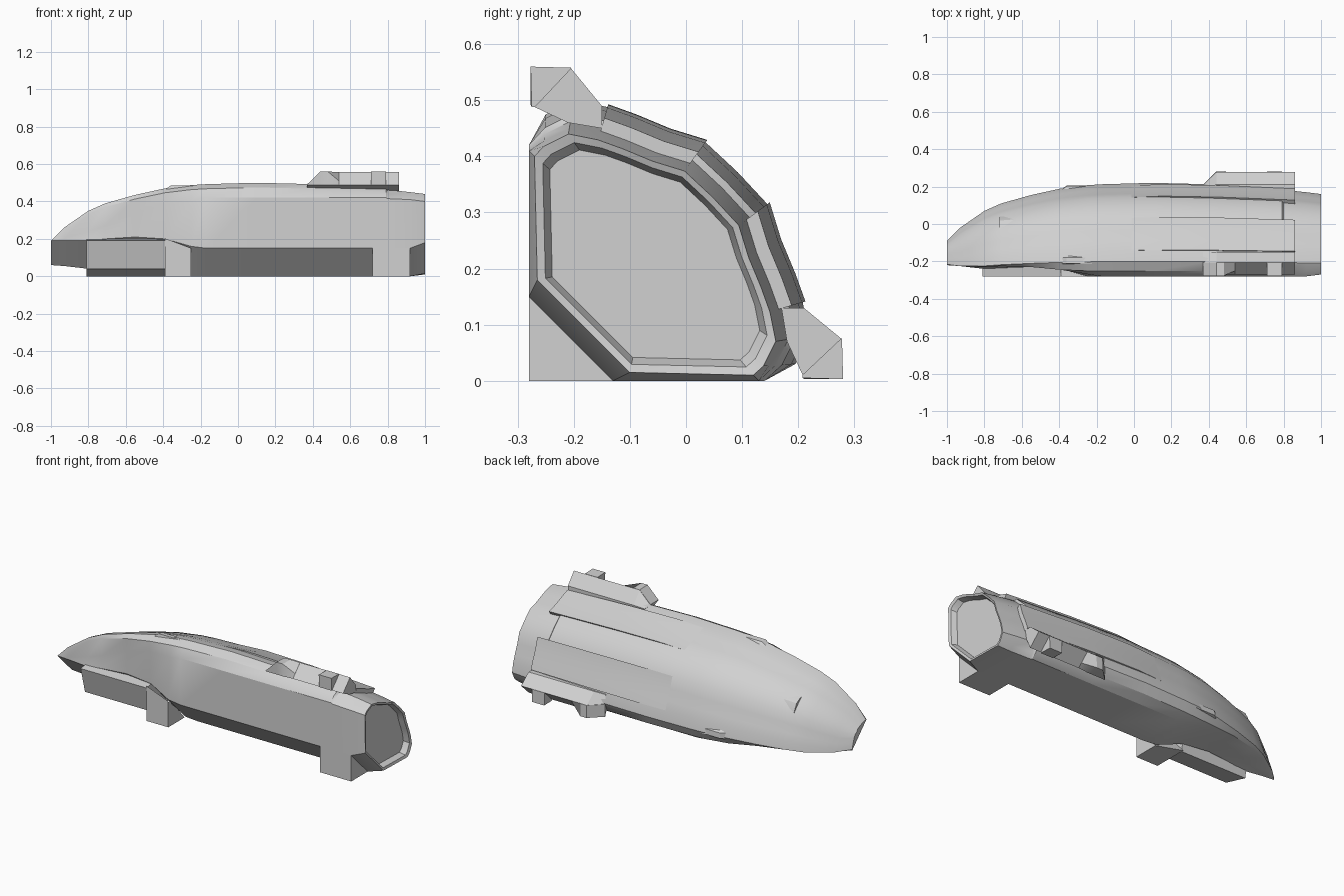
import bpy, bmesh, math

old = bpy.data.objects.get("Cube")
if old:
    bpy.data.objects.remove(old)

grey = bpy.data.materials.new("hull_grey")
grey.use_nodes = True
colour = (0.64, 0.64, 0.64, 1)
grey.diffuse_color = colour
grey.node_tree.nodes["Principled BSDF"].inputs["Base Color"].default_value = colour

HALF_WIDTH = 0.28  # sections are drawn from the lower inner corner


def loft(name, rings, swap=False):
    """Skin a list of (x, section) rings and cap both ends."""
    bm = bmesh.new()
    rows = []
    for x, section in rings:
        pts = [(b, a) if swap else (a, b) for a, b in section]
        rows.append([bm.verts.new((x, a - HALF_WIDTH, b)) for a, b in pts])
    n = len(rows[0])
    for r, s in zip(rows, rows[1:]):
        for i in range(n):
            j = (i + 1) % n
            bm.faces.new((r[i], r[j], s[j], s[i]))
    bm.faces.new(rows[0])
    bm.faces.new(rows[-1])
    bmesh.ops.remove_doubles(bm, verts=bm.verts, dist=0.0005)
    bmesh.ops.recalc_face_normals(bm, faces=bm.faces)
    mesh = bpy.data.meshes.new(name)
    bm.to_mesh(mesh)
    bm.free()
    mesh.materials.append(grey)
    obj = bpy.data.objects.new(name, mesh)
    bpy.context.collection.objects.link(obj)
    bpy.ops.object.select_all(action="DESELECT")
    obj.select_set(True)
    bpy.context.view_layer.objects.active = obj
    bpy.ops.object.shade_smooth_by_angle(angle=math.radians(28))


def pair(name, rings):
    """Build a part and its copy across the diagonal plane."""
    loft("upper_" + name, rings)
    loft("lower_" + name, rings, swap=True)


def scaled(section, k, c=0.0):
    return [(c + (a - c) * k, c + (b - c) * k) for a, b in section]


def mirrored(half):
    return half + [(b, a) for a, b in reversed(half[:-1])]


# Outer skin from the inner wall to the diagonal
SKIN = [(0.03, 0.475), (0.08, 0.5), (0.14, 0.488), (0.19, 0.47),
        (0.25, 0.445), (0.315, 0.425), (0.372, 0.372)]


def hull_section(wall_low, wall_high, k):
    skin = [(max(a, wall_high[0]), b) for a, b in scaled(SKIN, k)]
    return mirrored([wall_low, wall_high] + skin)


# Hull stations: x, lower wall point, upper wall point, skin scale
LOW, HIGH = (0, 0.15), (0, 0.42)
stations = [
    (-0.93, (0.055, 0.19), (0.055, 0.2), 0.52),
    (-0.8, (0.04, 0.19), (0.05, 0.24), 0.7),
    (-0.71, (0.045, 0.2), (0.055, 0.27), 0.78),
    (-0.55, (0.05, 0.21), (0.05, 0.34), 0.87),
    (-0.39, (0.04, 0.2), (0.035, 0.39), 0.94),
    (-0.25, (0, 0.16), (0.012, 0.4), 0.975),
    (-0.17, LOW, HIGH, 0.985),
    (0.1, LOW, HIGH, 1.0),
    (0.4, LOW, HIGH, 0.985),
    (0.79, LOW, HIGH, 0.95),
    (0.8, LOW, (0, 0.415), 0.925),
    (0.92, LOW, (0, 0.41), 0.9),
    (1.0, (0.015, 0.18), (0.01, 0.4), 0.88),
]
rings = [(x, hull_section(a, b, k)) for x, a, b, k in stations]

# Pinched nose edge
tip = mirrored([(0.06, 0.19)] * 3 + [(0.065, 0.19), (0.08, 0.188), (0.1, 0.182),
                                     (0.12, 0.175), (0.14, 0.165), (0.15, 0.15)])
rings.insert(0, (-1.0, tip))

# Shallow recessed tail
rim = rings[-1][1]
rings.append((0.995, scaled(rim, 0.93, 0.22)))
rings.append((0.965, scaled(rim, 0.87, 0.22)))
loft("hull", rings)

# Rail under the nose, tapering to its lower edge
rail = [(0.04, 0.04), (0, 0.19), (0.06, 0.2), (0.2, 0.06), (0.19, 0)]
loft("nose_rail", [(-0.81, rail), (-0.39, rail)])

# Corner mounts
mount = [(0, 0), (0, 0.15), (0.08, 0.08), (0.15, 0)]
loft("front_mount", [(-0.39, scaled(mount, 1.35)), (-0.25, mount)])
loft("rear_mount", [(0.72, mount), (0.92, mount)])

# Raised panels running to the tail on both sides of the diagonal
outer = SKIN[2:6]


def panel(k):
    return scaled(outer, k) + scaled(outer[::-1], k - 0.09)


pair("tail_panel", [(-0.1, panel(0.985)), (0.15, panel(1.01)),
                    (0.45, panel(0.998)), (0.86, panel(0.96))])

# Edge fins: a sloped bar with corner blocks filling its open side
bar = [(0.01, 0.488), (0.075, 0.557), (0.13, 0.49), (0.13, 0.45), (0.07, 0.46)]
bar_tip = [(a, min(b, 0.488)) for a, b in bar]
pair("fin_bar", [(0.37, bar_tip), (0.44, bar), (0.86, bar)])
block = [(0.005, 0.488), (0.003, 0.56), (0.075, 0.558), (0.08, 0.488)]
block_low = [(a, min(b, 0.492)) for a, b in block]
block_back = [(0.01, 0.488), (0.03, 0.51), (0.075, 0.557), (0.08, 0.488)]
pair("fin_front_block", [(0.37, block_low), (0.44, block), (0.48, block),
                         (0.54, block_back)])
pair("fin_rear_block", [(0.71, block), (0.79, block)])

# Small nubs ahead of the main body
nub = [(0.06, 0.44), (0.07, 0.485), (0.1, 0.482), (0.13, 0.44)]
nub_low = [(a, min(b, 0.45)) for a, b in nub]
pair("nub", [(-0.41, nub_low), (-0.36, nub), (-0.2, nub)])

# Windscreen step on the diagonal of the nose
screen = [(0.2, 0.335), (0.262, 0.318), (0.298, 0.298), (0.318, 0.262),
          (0.335, 0.2), (0.2, 0.2)]
loft("windscreen_step", [(-0.72, screen), (-0.54, scaled(screen, 1.05))])
